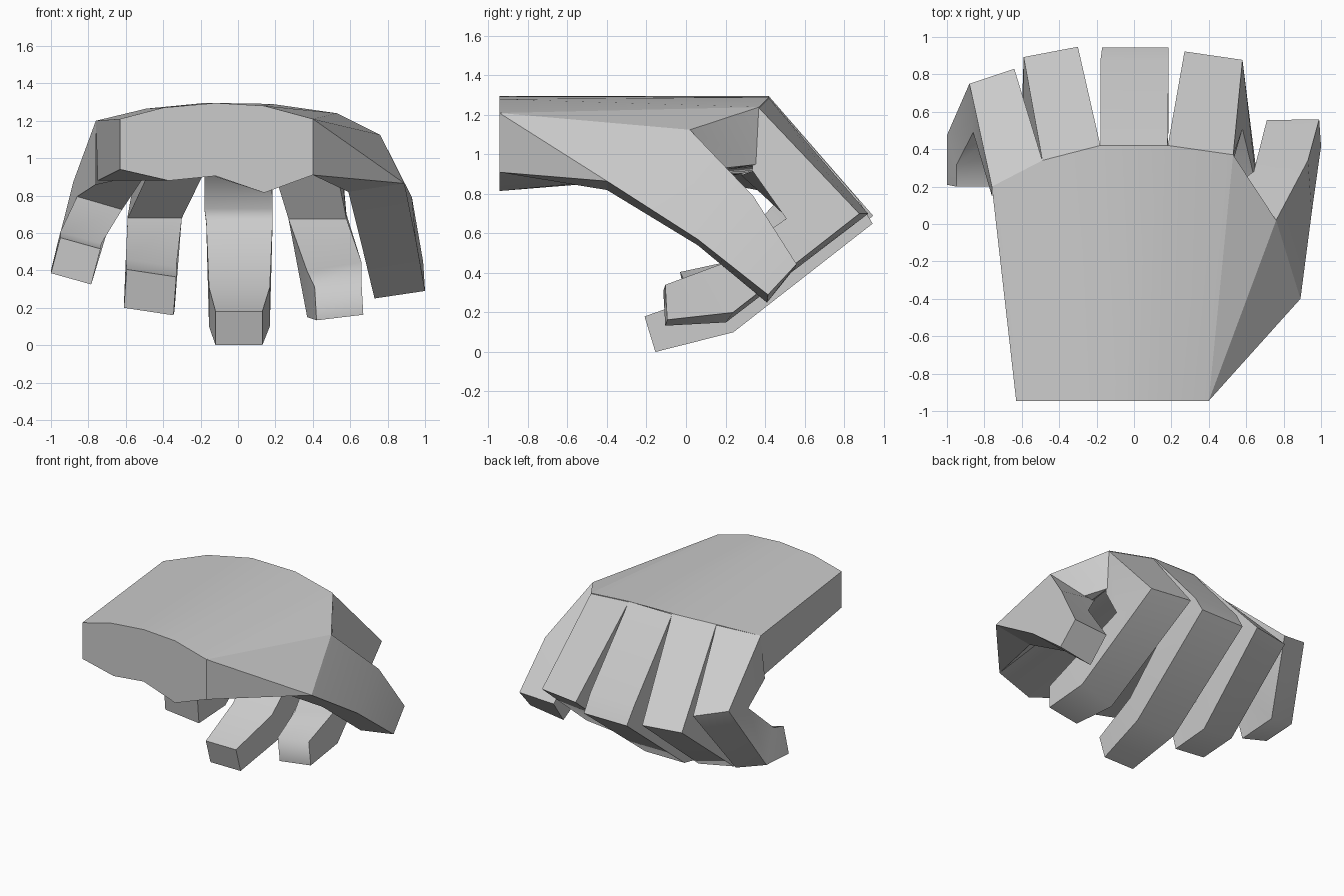
import bpy, bmesh

if "Cube" in bpy.data.objects:
    bpy.data.objects.remove(bpy.data.objects["Cube"])


def finish(name, bm, angle):
    bmesh.ops.recalc_face_normals(bm, faces=bm.faces)
    me = bpy.data.meshes.new(name)
    bm.to_mesh(me)
    bm.free()
    ob = bpy.data.objects.new(name, me)
    bpy.context.collection.objects.link(ob)
    bpy.ops.object.select_all(action='DESELECT')
    ob.select_set(True)
    bpy.context.view_layer.objects.active = ob
    bpy.ops.object.shade_smooth_by_angle(angle=angle)
    return ob


def loft(name, rings, cap_start=True, angle=0.7):
    """Skin successive closed rings of points and cap the ends."""
    bm = bmesh.new()
    rows = [[bm.verts.new(p) for p in r] for r in rings]
    n = len(rows[0])
    for a, b in zip(rows, rows[1:]):
        for i in range(n):
            j = (i + 1) % n
            bm.faces.new((a[i], a[j], b[j], b[i]))
    if cap_start:
        bm.faces.new(rows[0])
    bm.faces.new(rows[-1])
    return finish(name, bm, angle)


def finger(name, joints):
    """Joint: left x, right x, outer (y, z), inner (y, z), left-to-right (dy, dz), inner x shift."""
    rings = []
    for xl, xr, (yo, zo), (yi, zi), (dy, dz), s in joints:
        dy, dz = dy / 2, dz / 2
        rings.append([(xl, yo - dy, zo - dz), (xr, yo + dy, zo + dz),
                      (xr + s, yi + dy, zi + dz), (xl + s, yi - dy, zi - dz)])
    return loft(name, rings, cap_start=False, angle=1.31)


# Palm: arched wrist section running to the knuckle row
wrist = [(-.63, 1.21), (-.40, 1.27), (-.12, 1.295), (.14, 1.28), (.40, 1.21),
         (.40, .91), (.14, .815), (-.12, .905), (-.37, .88), (-.63, .94)]
knuckles = [(-.76, .20, 1.20), (-.49, .34, 1.265), (-.18, .42, 1.295),
            (.18, .42, 1.29), (.53, .37, 1.24),
            (.53, .36, .95), (.18, .36, .94), (-.18, .36, .92),
            (-.50, .27, .90), (-.75, .16, .88)]
loft("palm", [[(x, -.945, z) for x, z in wrist], knuckles])

# Thumb mound: wedge between the palm edge and the thumb
thumb_base = [(.76, .02, 1.125), (.89, -.40, .865), (.59, -.40, .82), (.50, .18, .95)]
bm = bmesh.new()
for p in thumb_base + [(.40, -.945, 1.21), (.40, -.945, .91), (.53, .37, 1.24), (.53, .36, .95)]:
    bm.verts.new(p)
bmesh.ops.convex_hull(bm, input=bm.verts)
finish("thumb_mound", bm, 0.3)

# Thumb
loft("thumb", [thumb_base,
               [(.93, .34, .79), (.95, .06, .57), (.66, .06, .54), (.64, .28, .77)],
               [(.99, .56, .445), (1.0, .415, .29), (.73, .41, .25), (.71, .555, .43)]],
     cap_start=False)

# Fingers
finger("index_finger", [
    (.18, .53, (.39, 1.265), (.36, .945), (-.05, -.05), 0),
    (.27, .58, (.90, .70), (.53, .675), (-.045, .0), 0),
    (.37, .66, (.22, .175), (.16, .42), (.035, .05), 0),
    (.42, .67, (-.10, .148), (-.11, .325), (.01, .03), -.01)])
finger("middle_finger", [
    (-.18, .18, (.42, 1.29), (.36, .93), (0, 0), 0),
    (-.18, .185, (.87, .775), (.56, .73), (0, 0), 0),
    (-.17, .185, (.945, .65), (.54, .66), (0, 0), 0),
    (-.155, .17, (.24, .10), (.16, .31), (0, 0), 0),
    (-.12, .13, (-.155, 0), (-.21, .18), (0, 0), 0)])
finger("ring_finger", [
    (-.49, -.18, (.38, 1.28), (.32, .91), (.08, .03), 0),
    (-.59, -.30, (.92, .69), (.54, .68), (.055, 0), 0),
    (-.61, -.34, (.32, .20), (.24, .44), (.03, -.04), .01),
    (-.61, -.345, (.02, .18), (-.02, .385), (.02, -.04), .015)])
finger("little_finger", [
    (-.76, -.49, (.27, 1.23), (.22, .89), (.14, .06), 0),
    (-.88, -.64, (.79, .84), (.53, .76), (.08, -.07), .02),
    (-1.0, -.78, (.50, .37), (.34, .575), (.05, -.06), .05),
    (-1.0, -.785, (.21, .355), (.20, .545), (0, -.06), .05)])
